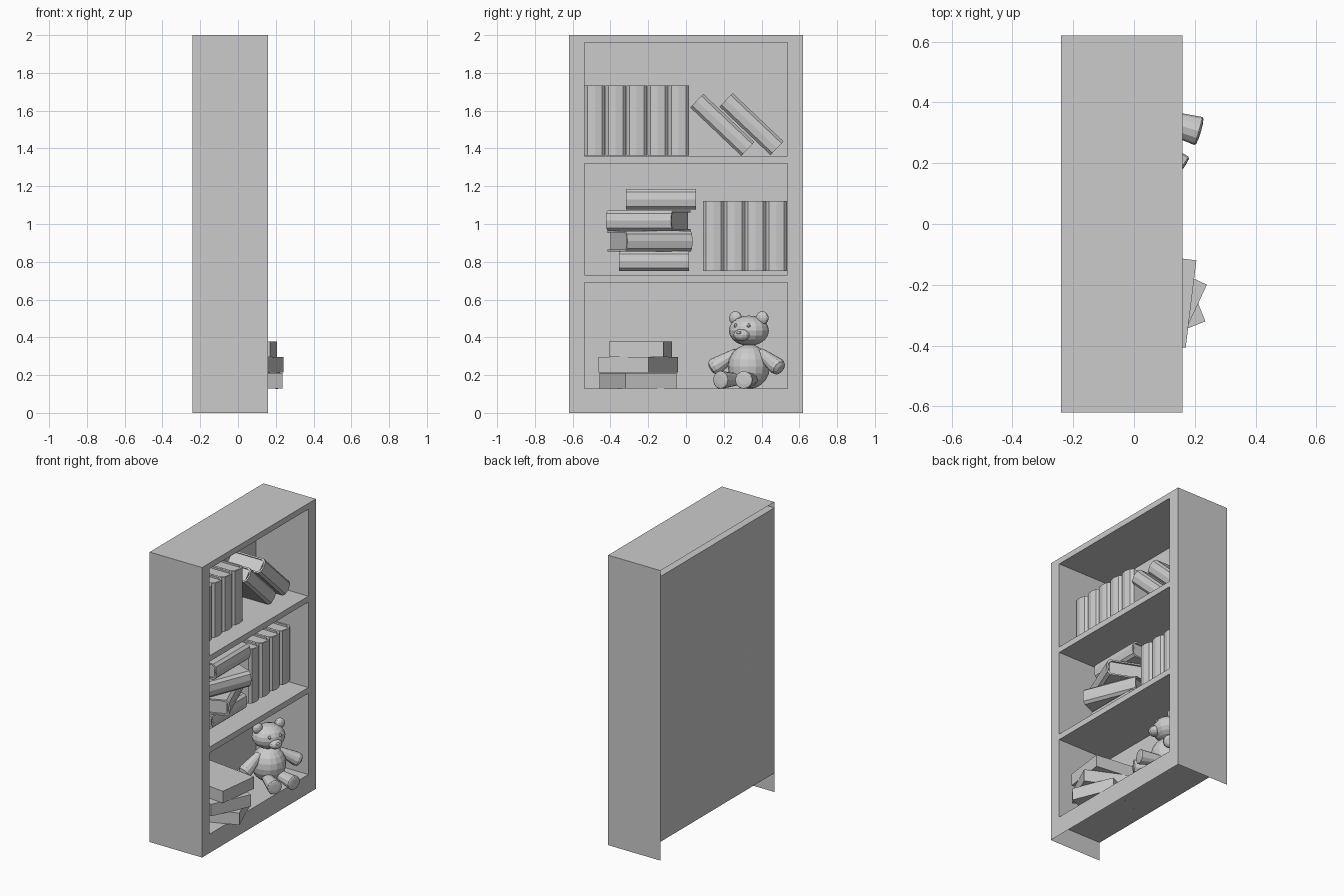
import bpy, bmesh, math
from mathutils import Matrix, Vector

if "Cube" in bpy.data.objects:
    bpy.data.objects.remove(bpy.data.objects["Cube"])

X0, X1, Y, IY, H = -0.24, 0.16, 0.62, 0.538, 2.0


def finish(bm, name, mat=Matrix()):
    me = bpy.data.meshes.new(name)
    bm.transform(mat)
    bm.to_mesh(me)
    bm.free()
    ob = bpy.data.objects.new(name, me)
    bpy.context.collection.objects.link(ob)
    return ob


def quad(bm, *pts):
    return bm.faces.new([bm.verts.new(p) for p in pts])


def box(bm, lo, hi):
    c = [(a + b) / 2 for a, b in zip(lo, hi)]
    s = [b - a for a, b in zip(lo, hi)]
    bmesh.ops.create_cube(bm, size=1, matrix=Matrix.Translation(c) @ Matrix.Diagonal((*s, 1)))


def place(x, y, z, rx=0, rz=0):
    return (Matrix.Translation((x, y, z)) @ Matrix.Rotation(math.radians(rz), 4, 'Z')
            @ Matrix.Rotation(math.radians(rx), 4, 'X'))


# bookcase shell: thin sheets, hollow under the floor and open above the back panel
def sheet_x(bm, x, y0, y1, z0, z1):
    quad(bm, (x, y0, z0), (x, y1, z0), (x, y1, z1), (x, y0, z1))


def sheet_y(bm, y, z0, z1):
    quad(bm, (X0, y, z0), (X1, y, z0), (X1, y, z1), (X0, y, z1))


def sheet_z(bm, z):
    quad(bm, (X0, -Y, z), (X1, -Y, z), (X1, Y, z), (X0, Y, z))


bm = bmesh.new()
for s in (-1, 1):
    sheet_y(bm, s * Y, 0, H)
    sheet_y(bm, s * IY, 0.13, 1.96)
    sheet_x(bm, X1, min(s * IY, s * Y), max(s * IY, s * Y), 0, H)
for z in (0.13, 0.69, 0.73, 1.32, 1.36, 1.96, H):
    sheet_z(bm, z)
for z0, z1 in ((0, 0.13), (0.69, 0.73), (1.32, 1.36), (1.96, H)):
    sheet_x(bm, X1, -IY, IY, z0, z1)
finish(bm, "bookcase_frame")
bm = bmesh.new()
sheet_x(bm, X0, -Y, Y, 0.13, 1.96)
finish(bm, "back_panel")


# bound book: rounded spine towards +x, pages recessed in a cover
def book(name, mat, t=0.11, length=0.372):
    bm = bmesh.new()
    h, w, back, front, bulge = t / 2, 0.01, -0.14, 0.115, 0.025

    def arc(r, b, x):
        return [(x + b * math.cos(a), r * math.sin(a))
                for a in [math.radians(-90 + 45 * i) for i in range(5)]]
    outer = [(back, -h)] + arc(h, bulge, front) + [(back, h)]
    inner = [(back, -h + w)] + arc(h - w, bulge, front - w) + [(back, h - w)]
    rows = [[[bm.verts.new((x, y, z)) for x, y in p] for p in (outer, inner)]
            for z in (-length / 2, length / 2)]
    n = len(outer)
    (o0, i0), (o1, i1) = rows
    for k in range(n - 1):
        for a, b in ((o0, o1), (i1, i0), (i0, o0), (o1, i1)):
            bm.faces.new((a[k], a[k + 1], b[k + 1], b[k]))
    for k in (0, n - 1):
        bm.faces.new((o0[k], o1[k], i1[k], i0[k]))
    box(bm, (back + 0.012, -h + w, -length / 2 + 0.012), (front, h - w, length / 2 - 0.012))
    bmesh.ops.recalc_face_normals(bm, faces=bm.faces)
    finish(bm, name, mat)


for i in range(5):
    book(f"top_upright_book_{i}", place(-0.1, -0.483 + 0.111 * i, 1.548))
for i, y in enumerate((0.192, 0.347)):
    book(f"leaning_book_{i}", place(-0.09, y, 1.525 + 0.004 * i, rx=46.5), t=0.1)
for i in range(4):
    book(f"middle_upright_book_{i}", place(-0.1, 0.146 + 0.111 * i, 0.937))
for i, (x, y, z, rz) in enumerate(((-0.08, -0.17, 0.804, 0), (-0.041, -0.19, 0.909, 22),
                                   (-0.041, -0.2, 1.018, -22), (-0.08, -0.132, 1.131, 0))):
    book(f"stacked_book_{i}", place(x, y, z, rx=-90, rz=rz), t=0.108)

# plain closed boxes stacked on the bottom shelf
for i, (x, y, rz) in enumerate(((0.009, -0.255, 22), (0.011, -0.253, -25), (0.004, -0.241, -7))):
    bm = bmesh.new()
    box(bm, (-0.185, -0.145, -0.0413), (0.185, 0.145, 0.0413))
    finish(bm, f"flat_box_{i}", place(x, y, 0.171 + 0.083 * i, rz=rz))

# soft toy bear, built facing +x and then turned
BEAR = place(0.0, 0.333, 0, rz=-26)


def ball(name, c, r, seg=16, rings=10):
    bm = bmesh.new()
    bmesh.ops.create_uvsphere(bm, u_segments=seg, v_segments=rings, radius=1)
    finish(bm, name, BEAR @ Matrix.Translation(c) @ Matrix.Diagonal((*r, 1)))


def limb(name, a, b, r0, r1, dome):
    """Flared limb lofted from a to b, with a shallow rounded end."""
    a, b = Vector(a), Vector(b)
    L = (b - a).length
    bm = bmesh.new()
    prev = None
    for z, r in ((0, r0), (L - dome, r1), (L - dome * 0.35, r1 * 0.88), (L, r1 * 0.5)):
        ring = [bm.verts.new((r * math.cos(k * math.pi / 6), r * math.sin(k * math.pi / 6), z))
                for k in range(12)]
        if prev:
            for k in range(12):
                j = (k + 1) % 12
                bm.faces.new((prev[k], prev[j], ring[j], ring[k]))
        else:
            bm.faces.new(ring[::-1])
        prev = ring
    bm.faces.new(prev)
    rot = (b - a).to_track_quat('Z', 'Y').to_matrix().to_4x4()
    finish(bm, name, BEAR @ Matrix.Translation(a) @ rot)


ball("bear_body", (0, 0, 0.245), (0.11, 0.112, 0.118))
ball("bear_head", (0, 0, 0.435), (0.098, 0.108, 0.08))
ball("bear_muzzle", (0.088, 0, 0.412), (0.038, 0.045, 0.032), 12, 8)
ball("bear_nose", (0.122, 0, 0.425), (0.01, 0.014, 0.009), 8, 6)
for s, side in ((-1, "left"), (1, "right")):
    ball(f"bear_{side}_ear", (0, s * 0.079, 0.502), (0.025, 0.036, 0.036), 12, 8)
    ball(f"bear_{side}_eye", (0.082, s * 0.038, 0.462), (0.01, 0.011, 0.011), 8, 6)
    limb(f"bear_{side}_arm", (0, s * 0.07, 0.318), (0.04, s * 0.205, 0.232), 0.026, 0.046, 0.03)
    limb(f"bear_{side}_leg", (0.05, s * 0.042, 0.178), (0.21, s * 0.07, 0.174), 0.032, 0.048, 0.008)
